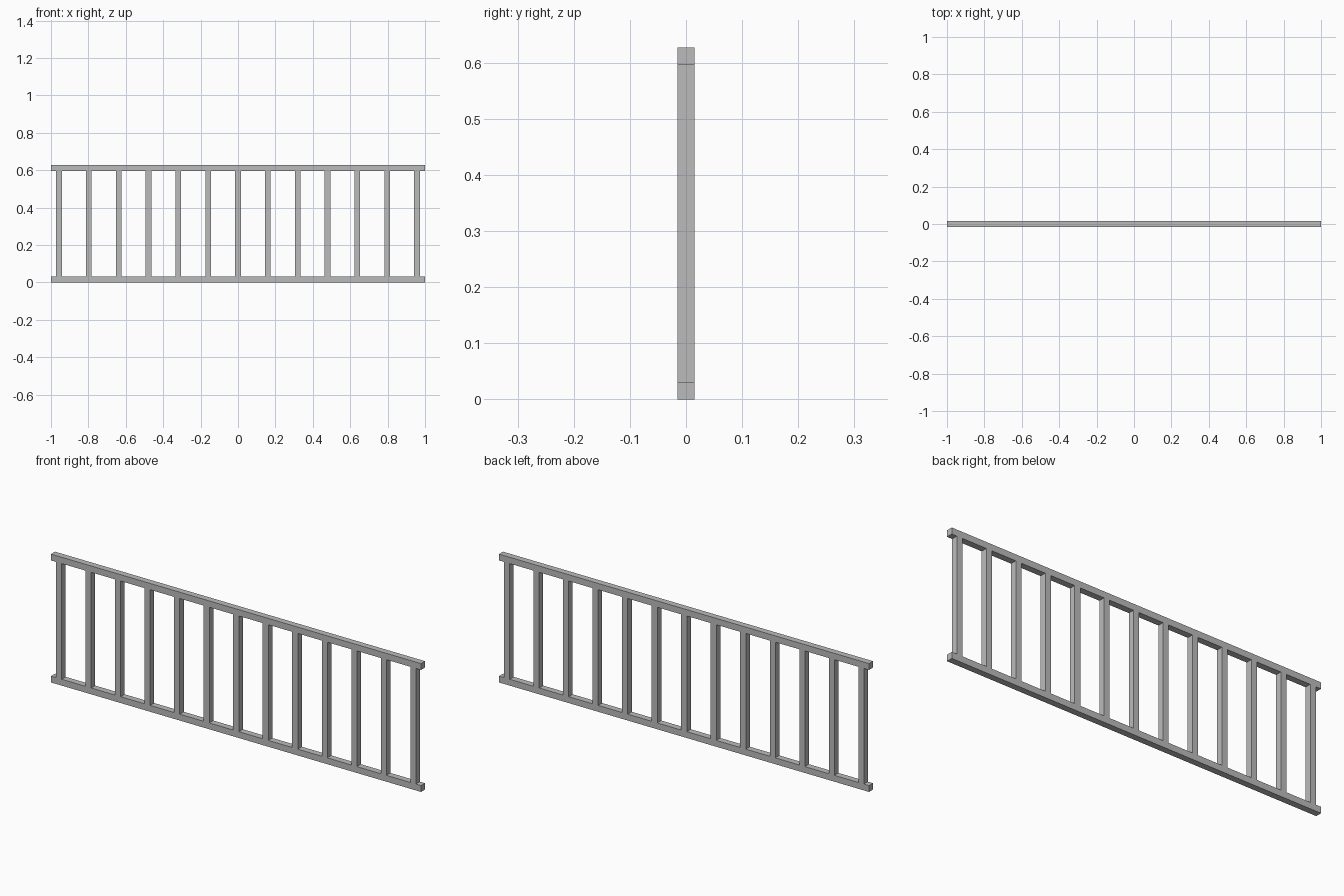
import bpy

if "Cube" in bpy.data.objects:
    bpy.data.objects.remove(bpy.data.objects["Cube"])

HEIGHT = 0.627
RAIL = 0.031      # square section of the rails
BALUSTER = 0.03   # width of the uprights
COUNT = 13
SPAN = 0.957      # centre of the outermost upright

grey = bpy.data.materials.new("plain grey")
grey.diffuse_color = (0.5, 0.5, 0.5, 1)
grey.use_nodes = True
grey.node_tree.nodes["Principled BSDF"].inputs["Base Color"].default_value = grey.diffuse_color


def box(name, size, centre):
    bpy.ops.mesh.primitive_cube_add(size=1, location=centre)
    ob = bpy.context.object
    ob.name = name
    ob.scale = size
    bpy.ops.object.transform_apply(location=False, rotation=False, scale=True)
    ob.data.materials.append(grey)
    return ob


# Horizontal rails
box("bottom_rail", (2, RAIL, RAIL), (0, 0, RAIL / 2))
box("top_rail", (2, RAIL, RAIL), (0, 0, HEIGHT - RAIL / 2))

# Evenly spaced uprights between the rails
for i in range(COUNT):
    x = -SPAN + 2 * SPAN * i / (COUNT - 1)
    box(f"baluster_{i + 1}", (BALUSTER, RAIL, HEIGHT - 2 * RAIL), (x, 0, HEIGHT / 2))
